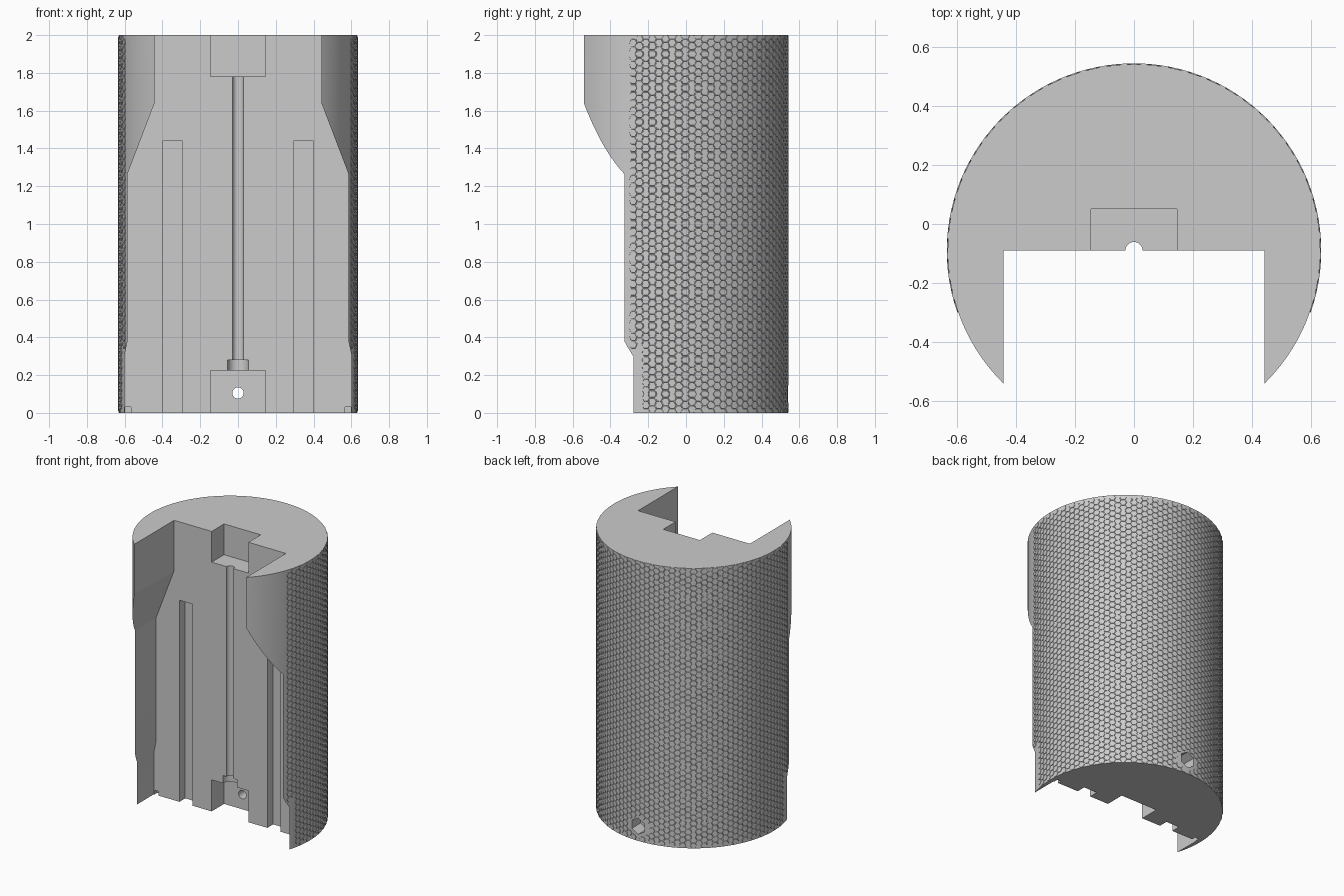
import bpy, bmesh, math
from mathutils import Matrix, Vector

if "Cube" in bpy.data.objects:
    bpy.data.objects.remove(bpy.data.objects["Cube"], do_unlink=True)

CY = -0.09        # depth of the cylinder axis and of the flat inner face
R = 0.628         # core radius below the raised grip pattern
H = 2.0

grey = bpy.data.materials.new("plain grey")
grey.use_nodes = True
grey.diffuse_color = (0.6, 0.6, 0.6, 1)
grey.node_tree.nodes["Principled BSDF"].inputs["Base Color"].default_value = (0.6, 0.6, 0.6, 1)


def make(name, bm):
    bmesh.ops.recalc_face_normals(bm, faces=bm.faces[:])
    mesh = bpy.data.meshes.new(name)
    bm.to_mesh(mesh)
    bm.free()
    mesh.materials.append(grey)
    obj = bpy.data.objects.new(name, mesh)
    bpy.context.collection.objects.link(obj)
    return obj


def cylinder(name, radius, length, centre, sides, along_y=False):
    bm = bmesh.new()
    turn = Matrix.Rotation(math.pi / 2, 4, 'X') if along_y else Matrix()
    bmesh.ops.create_cone(bm, cap_ends=True, segments=sides, radius1=radius, radius2=radius,
                          depth=length, matrix=Matrix.Translation(centre) @ turn)
    return make(name, bm)


def front_profile(name, points, y_front, y_back):
    """Extrude an x-z outline from y_front to y_back."""
    bm = bmesh.new()
    face = bm.faces.new([bm.verts.new((x, y_front, z)) for x, z in points])
    new = bmesh.ops.extrude_face_region(bm, geom=[face])["geom"]
    verts = [v for v in new if isinstance(v, bmesh.types.BMVert)]
    bmesh.ops.translate(bm, verts=verts, vec=(0, y_back - y_front, 0))
    return make(name, bm)


def pocket(name, x0, x1, z0, z1, depth):
    return front_profile(name, [(x0, z0), (x1, z0), (x1, z1), (x0, z1)], CY - 0.2, CY + depth)


def cut(target, cutter):
    mod = target.modifiers.new("cut", 'BOOLEAN')
    mod.operation = 'DIFFERENCE'
    mod.solver = 'EXACT'
    mod.object = cutter
    bpy.context.view_layer.objects.active = target
    bpy.ops.object.modifier_apply(modifier=mod.name)
    bpy.data.objects.remove(cutter, do_unlink=True)


# Main round body
body = cylinder("body", R + 0.003, H, (0, CY, H / 2), 160)

# Open front: side walls thin out toward the bottom
half = [(0.602, -0.1), (0.602, 0.3), (0.585, 0.38), (0.585, 1.265), (0.442, 1.64), (0.442, 2.1)]
outline = half + [(-x, z) for x, z in reversed(half)]
cut(body, front_profile("front_opening", outline, -1, CY))

# Pockets at the top and bottom centre
cut(body, pocket("top_pocket", -0.145, 0.145, 1.78, 2.1, 0.14))
cut(body, pocket("bottom_pocket", -0.145, 0.145, -0.1, 0.225, 0.14))

# Long side slots and small corner notches
for s in (-1, 1):
    a, b = sorted((s * 0.295, s * 0.40))
    cut(body, pocket("slot", a, b, -0.1, 1.44, 0.065))
    a, b = sorted((s * 0.567, s * 0.597))
    cut(body, pocket("notch", a, b, -0.1, 0.03, 0.03))

# Rod channel with its wider seat
cut(body, cylinder("rod_channel", 0.029, 1.75, (0, CY, 1.025), 32))
cut(body, cylinder("rod_seat", 0.055, 0.13, (0, CY, 0.215), 32))

# Bolt hole through the back with a six-sided nut recess
cut(body, cylinder("bolt_hole", 0.03, 1.0, (0, 0.3, 0.105), 32, True))
cut(body, cylinder("nut_recess", 0.058, 0.4, (0, 0.64, 0.105), 6, True))

bpy.ops.object.select_all(action='DESELECT')
body.select_set(True)
bpy.context.view_layer.objects.active = body
bpy.ops.object.shade_smooth_by_angle(angle=math.radians(20))

# Raised hexagon grip pattern wrapped around the outside
bm = bmesh.new()
pitch = 0.04
rad = pitch / math.sqrt(3)
step = 1.5 * rad / R
limit = math.pi / 2 + math.asin(0.2 / R)
columns = int(limit / step)


def on_wall(angle, z, radius):
    return Vector((radius * math.sin(angle), CY + radius * math.cos(angle), z))


for c in range(-columns, columns + 1):
    mid = c * step
    for r in range(int(H / pitch)):
        z = pitch * (r + (0.5 if c % 2 else 1.0))
        if z > H - pitch / 2 + 0.001:
            continue
        if math.hypot(R * mid, z - 0.105) < 0.08:
            continue
        if z < 0.36 and abs(mid) > limit - 0.08:
            continue
        rings = []
        for size, radius in ((0.98, R), (0.86, R + 0.006)):
            ring = []
            for k in range(6):
                t = k * math.pi / 3
                ring.append(bm.verts.new(on_wall(mid + size * rad * math.cos(t) / R,
                                                 z + size * rad * math.sin(t), radius)))
            rings.append(ring)
        low, top = rings
        bm.faces.new(top)
        for k in range(6):
            n = (k + 1) % 6
            bm.faces.new((low[k], low[n], top[n], top[k]))
make("grip_pattern", bm)
